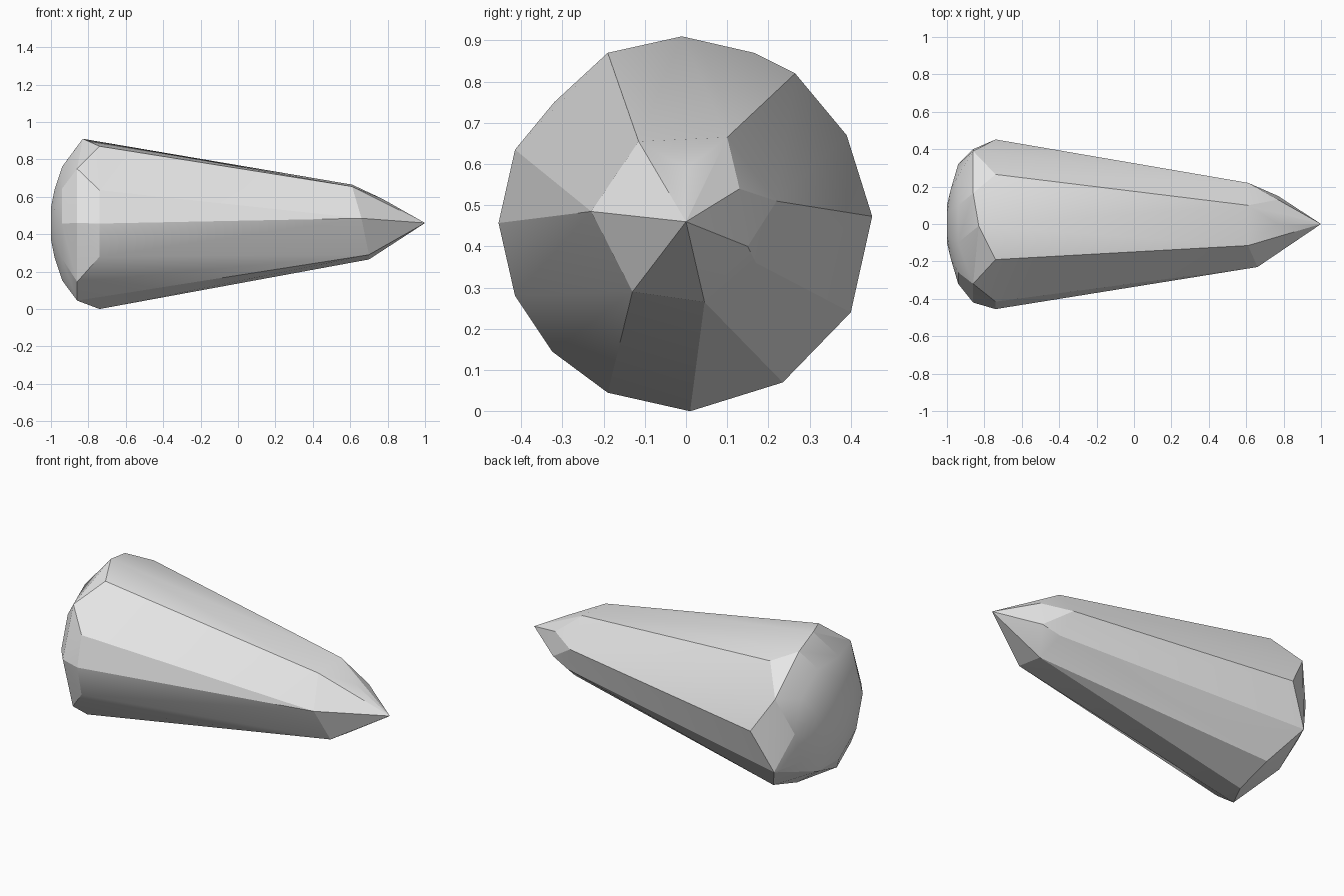
import bpy, bmesh, math

# Remove the default object
default = bpy.data.objects.get("Cube")
if default:
    bpy.data.objects.remove(default, do_unlink=True)

# Height of the long axis, which runs along x
AXIS_HEIGHT = 0.457


def make_material(name, colour):
    material = bpy.data.materials.new(name)
    material.use_nodes = True
    material.diffuse_color = colour
    shader = next(n for n in material.node_tree.nodes if n.type == 'BSDF_PRINCIPLED')
    shader.inputs["Base Color"].default_value = colour
    return material


def section(x, outline):
    """Place a cross-section outline of (y, z) pairs at one station on the axis."""
    return [(x, y, z) for y, z in outline]


def regular_section(x, radius, sides, turn=0.0):
    """Place a regular polygon around the axis."""
    angles = [turn + math.tau * i / sides for i in range(sides)]
    return [(x, radius * math.cos(a), AXIS_HEIGHT + radius * math.sin(a)) for a in angles]


def faceted_solid(name, points, material, crease_degrees):
    """Wrap a faceted convex skin around cross-section points."""
    mesh = bpy.data.meshes.new(name)
    bm = bmesh.new()
    for point in points:
        bm.verts.new(point)
    bmesh.ops.convex_hull(bm, input=bm.verts[:])
    loose = [v for v in bm.verts if not v.link_faces]
    bmesh.ops.delete(bm, geom=loose, context='VERTS')
    bmesh.ops.recalc_face_normals(bm, faces=bm.faces[:])
    bm.to_mesh(mesh)
    bm.free()
    mesh.materials.append(material)
    solid = bpy.data.objects.new(name, mesh)
    bpy.context.collection.objects.link(solid)
    bpy.ops.object.select_all(action='DESELECT')
    solid.select_set(True)
    bpy.context.view_layer.objects.active = solid
    bpy.ops.object.shade_smooth_by_angle(angle=math.radians(crease_degrees))
    return solid


# Rounded tail cap
tail = regular_section(-1.0, 0.1, 6)
tail += regular_section(-0.98, 0.2, 8, math.pi / 8)
tail += regular_section(-0.94, 0.32, 10)

# Rear rim, alternating with the widest section in front of it
rear_rim = section(-0.86, [(-0.19, 0.045), (-0.325, 0.145), (-0.32, 0.75),
                           (0.165, 0.87), (0.39, 0.67), (0.4, 0.24),
                           (-0.42, 0.46)])
rear_rim += section(-0.83, [(-0.01, 0.91)])
widest = section(-0.74, [(0.01, 0.0), (-0.415, 0.28), (-0.455, 0.457),
                         (-0.415, 0.635), (-0.19, 0.87), (0.265, 0.82),
                         (0.452, 0.473), (0.235, 0.07)])

# Narrow shoulder where the taper turns into the point
shoulder = section(0.61, [(-0.115, 0.655), (0.1, 0.665), (0.22, 0.51)])
shoulder += section(0.66, [(-0.23, 0.485), (0.17, 0.36)])
shoulder += section(0.7, [(-0.13, 0.29), (0.045, 0.265)])

# Pointed nose
nose = section(0.77, [(0.0, 0.59), (0.13, 0.54), (0.15, 0.4)])
nose += section(1.0, [(0.0, 0.46)])

grey = make_material("plain_grey", (0.8, 0.8, 0.8, 1.0))
faceted_solid("tapered_spike", tail + rear_rim + widest + shoulder + nose, grey, 18)
